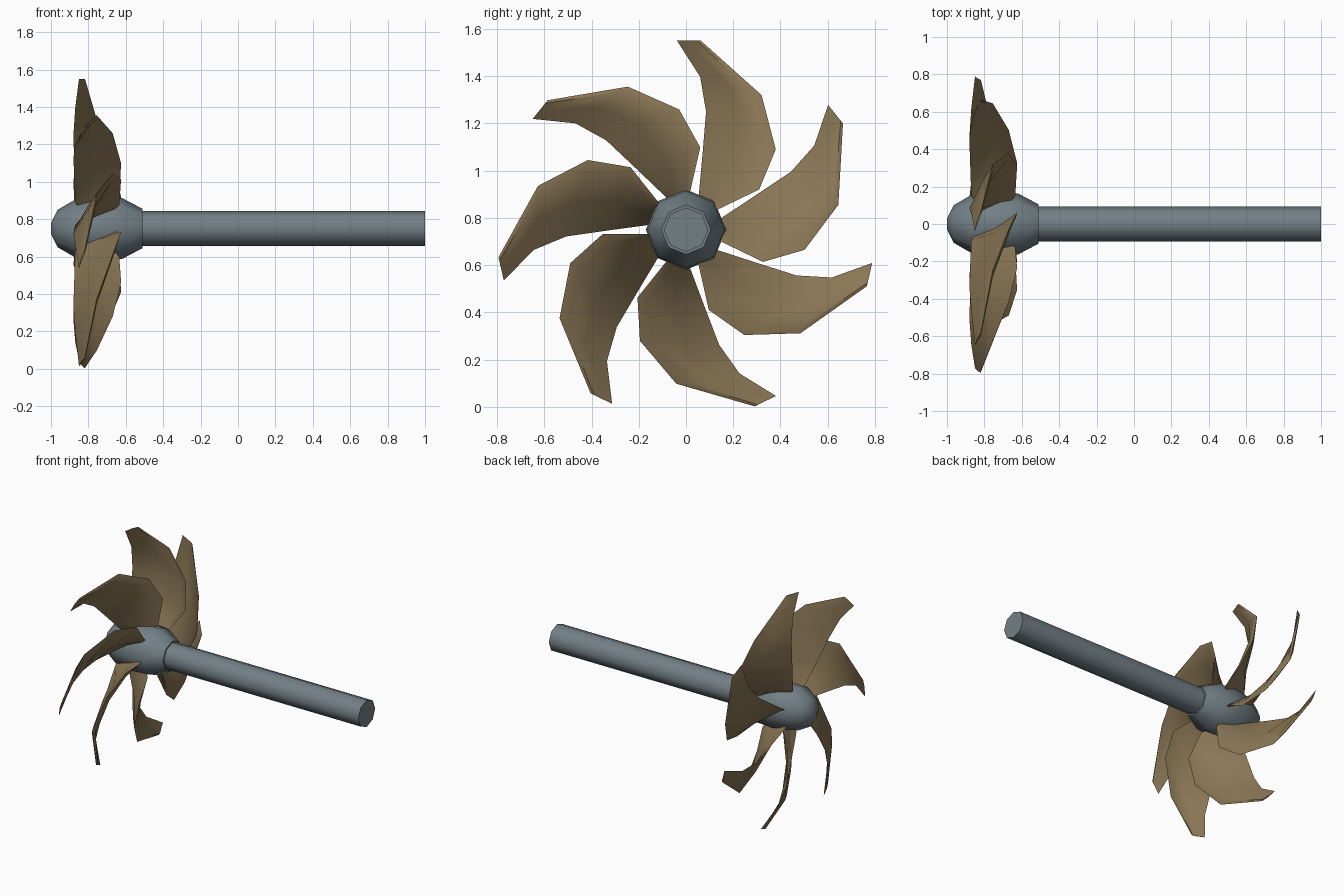
import bpy, bmesh, math
from mathutils import Vector, Matrix

if "Cube" in bpy.data.objects:
    bpy.data.objects.remove(bpy.data.objects["Cube"], do_unlink=True)

AXIS_Z = 0.75


def material(name, rgb):
    m = bpy.data.materials.new(name)
    m.use_nodes = True
    m.diffuse_color = (*rgb, 1)
    m.node_tree.nodes["Principled BSDF"].inputs["Base Color"].default_value = (*rgb, 1)
    return m


steel = material("blue grey metal", (0.17, 0.215, 0.24))
bronze = material("dull bronze", (0.25, 0.18, 0.09))


def finish(name, bm, mat, angle):
    bmesh.ops.recalc_face_normals(bm, faces=bm.faces)
    mesh = bpy.data.meshes.new(name)
    bm.to_mesh(mesh)
    bm.free()
    mesh.materials.append(mat)
    ob = bpy.data.objects.new(name, mesh)
    bpy.context.collection.objects.link(ob)
    ob.location.z = AXIS_Z
    bpy.ops.object.select_all(action="DESELECT")
    ob.select_set(True)
    bpy.context.view_layer.objects.active = ob
    bpy.ops.object.shade_smooth_by_angle(angle=math.radians(angle))
    return ob


def loft(bm, rings):
    """Skin closed rings of equal length and cap both ends."""
    loops = [[bm.verts.new(p) for p in ring] for ring in rings]
    n = len(loops[0])
    for a, b in zip(loops, loops[1:]):
        for i in range(n):
            j = (i + 1) % n
            bm.faces.new((a[i], a[j], b[j], b[i]))
    bm.faces.new(loops[0])
    bm.faces.new(loops[-1])


def turned(name, profile, sides=8):
    """Lathe (x, radius) pairs around the x axis."""
    bm = bmesh.new()
    turns = [math.tau * i / sides for i in range(sides)]
    loft(bm, [[(x, r * math.sin(t), r * math.cos(t)) for t in turns] for x, r in profile])
    return finish(name, bm, steel, 60)


# Hub and shaft
turned("hub", [(-1, 0.03), (-0.965, 0.1), (-0.875, 0.152), (-0.75, 0.17),
               (-0.62, 0.163), (-0.51, 0.105)])
turned("shaft", [(-0.52, 0.094), (1, 0.094)])

# Blade stations from root to tip: leading edge, trailing edge
stations = [
    ((-0.70, 0.07, 0.055), (-0.83, 0.045, 0.06)),
    ((-0.635, 0.15, 0.093), (-0.87, 0.055, 0.155)),
    ((-0.625, 0.31, 0.17), (-0.875, 0.07, 0.32)),
    ((-0.67, 0.38, 0.34), (-0.88, 0.085, 0.50)),
    ((-0.755, 0.32, 0.57), (-0.87, 0.06, 0.647)),
    ((-0.82, 0.063, 0.80), (-0.85, -0.038, 0.80)),
]


def section(lead, trail):
    lead, trail = Vector(lead), Vector(trail)
    width = (trail - lead).length
    out = Vector((width, 0, 0))
    ridge = lead.lerp(trail, 0.15) + out * 0.06
    face = lead.lerp(trail, 0.55) + out * 0.02
    back = lead.lerp(trail, 0.4) - out * 0.05
    return [lead, ridge, face, trail, back]


# Seven swept blades around the hub
COUNT = 7
for k in range(COUNT):
    bm = bmesh.new()
    loft(bm, [section(*s) for s in stations])
    bm.transform(Matrix.Rotation(math.tau * k / COUNT, 4, "X"))
    finish(f"blade_{k + 1}", bm, bronze, 40)
